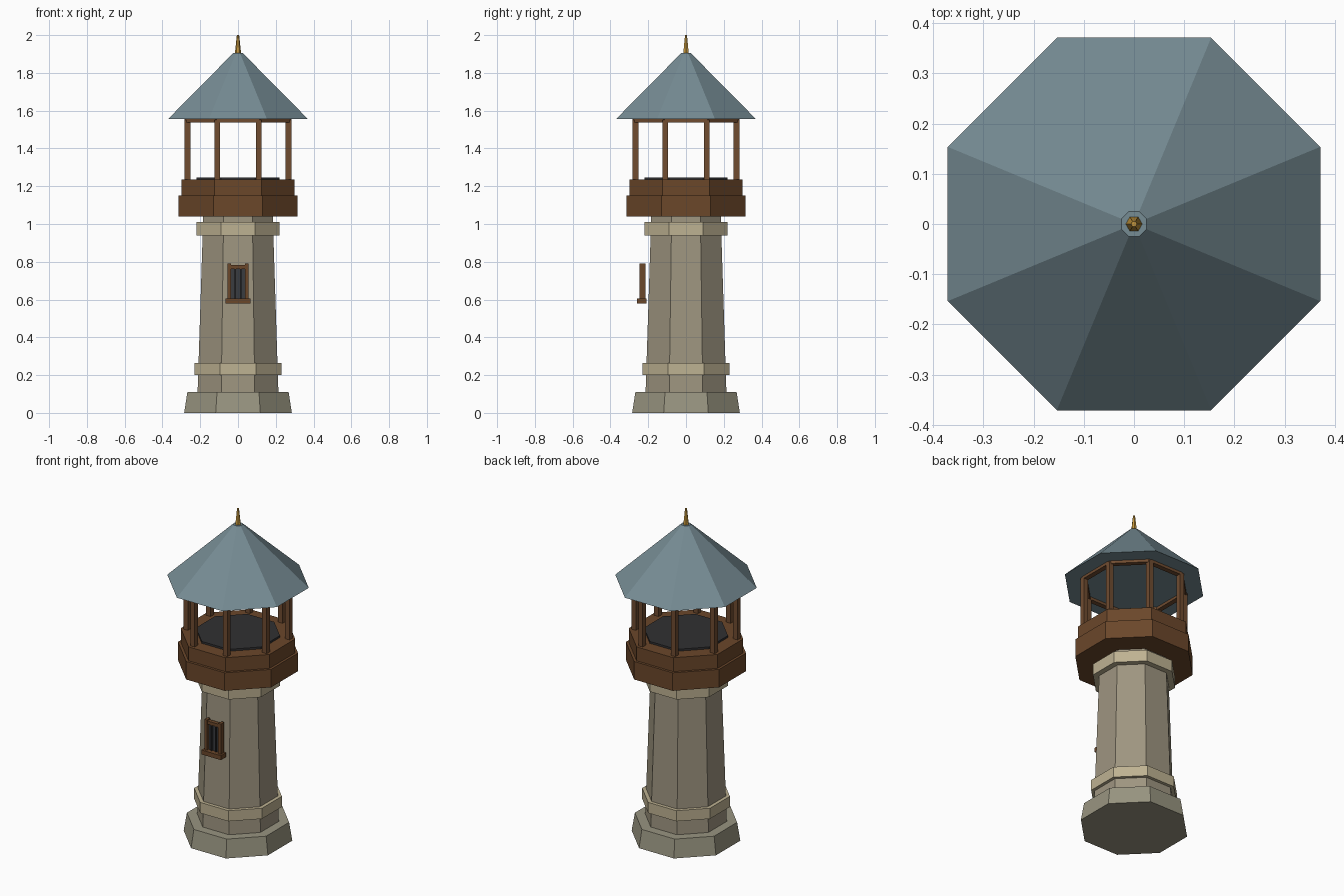
import bpy
from math import cos, sin, pi, radians

cube = bpy.data.objects.get("Cube")
if cube:
    bpy.data.objects.remove(cube, do_unlink=True)


def srgb(r, g, b):
    return tuple((c / 255 / 12.92) if c < 11 else ((c / 255 + 0.055) / 1.055) ** 2.4
                 for c in (r, g, b)) + (1.0,)


def material(name, *rgb):
    m = bpy.data.materials.new(name)
    m.use_nodes = True
    m.diffuse_color = srgb(*rgb)
    m.node_tree.nodes["Principled BSDF"].inputs["Base Color"].default_value = srgb(*rgb)
    return m


STONE = material("stone", 158, 149, 128)
BASE = material("base_stone", 152, 148, 128)
TRIM = material("pale_trim_stone", 190, 178, 146)
WOOD = material("brown_wood", 107, 71, 42)
POST = material("post_wood", 112, 76, 48)
DARK = material("dark_floor", 48, 48, 50)
GLASS = material("window_glass", 58, 60, 64)
SLATE = material("slate_blue", 118, 140, 148)
GOLD = material("gold", 196, 150, 60)

OCT = cos(pi / 8)


def finish(name, mat):
    ob = bpy.context.object
    ob.name = ob.data.name = name
    ob.data.materials.clear()
    ob.data.materials.append(mat)
    return ob


def drum(name, a0, a1, z0, z1, mat):
    """Octagonal frustum given by its flat-side half widths."""
    bpy.ops.mesh.primitive_cone_add(vertices=8, radius1=a0 / OCT, radius2=a1 / OCT,
                                    depth=z1 - z0, location=(0, 0, (z0 + z1) / 2),
                                    rotation=(0, 0, pi / 8))
    return finish(name, mat)


def box(name, x, y, z, mat):
    """Box given by its (min, max) on each axis."""
    spans = (x, y, z)
    bpy.ops.mesh.primitive_cube_add(size=1, location=[(a + b) / 2 for a, b in spans])
    bpy.context.object.scale = [b - a for a, b in spans]
    return finish(name, mat)


# Stone tower
drum("base", 0.285, 0.268, 0, 0.11, BASE)
drum("shaft", 0.214, 0.184, 0.11, 1.04, STONE)
drum("lower_band", 0.23, 0.23, 0.20, 0.265, TRIM)
drum("upper_band", 0.22, 0.22, 0.94, 1.01, TRIM)

# Wooden gallery
drum("deck", 0.315, 0.315, 1.04, 1.15, WOOD)
drum("parapet", 0.30, 0.30, 1.15, 1.235, WOOD)
drum("floor", 0.22, 0.22, 1.23, 1.247, DARK)

# Posts and the ring beam that joins them
R = 0.289
for i in range(8):
    a = pi / 8 + i * pi / 4
    x, y = R * cos(a), R * sin(a)
    box(f"post_{i + 1}", (x - 0.015, x + 0.015), (y - 0.015, y + 0.015), (1.23, 1.55), POST)
    b = i * pi / 4
    apothem = R * OCT
    beam = box(f"ring_beam_{i + 1}", (-0.015, 0.015), (-0.113, 0.113), (1.538, 1.558), POST)
    beam.location.x, beam.location.y = apothem * cos(b), apothem * sin(b)
    beam.rotation_euler.z = b

# Roof and finial
drum("roof", 0.371, 0.025, 1.555, 1.905, SLATE)
bpy.ops.mesh.primitive_cone_add(vertices=6, radius1=0.017, radius2=0.006, depth=0.1,
                                location=(0, 0, 1.95), rotation=(0, 0, radians(30)))
finish("finial", GOLD)

# Window on the front
box("window_pane", (-0.04, 0.04), (-0.228, -0.22), (0.60, 0.77), GLASS)
box("window_head", (-0.055, 0.055), (-0.24, -0.216), (0.762, 0.782), WOOD)
box("window_sill", (-0.066, 0.066), (-0.26, -0.21), (0.578, 0.605), WOOD)
for side, s in (("left", 1), ("right", -1)):
    box(f"window_jamb_{side}", (s * 0.047 - 0.009, s * 0.047 + 0.009),
        (-0.246, -0.214), (0.60, 0.79), WOOD)
    box(f"window_bar_{side}", (s * 0.015 - 0.004, s * 0.015 + 0.004),
        (-0.238, -0.224), (0.60, 0.77), DARK)
